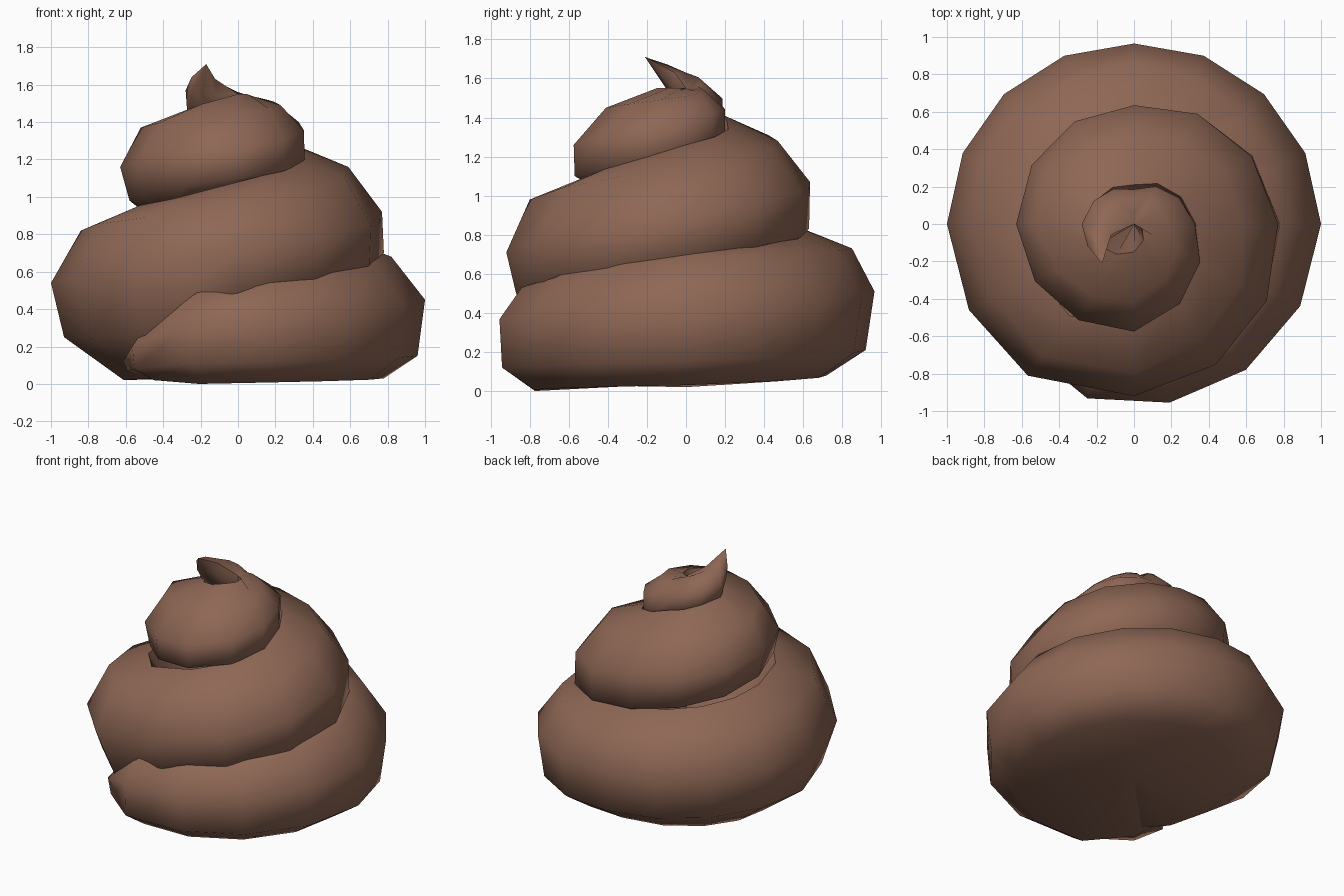
import bpy, bmesh
from math import sin, cos, radians

if "Cube" in bpy.data.objects:
    bpy.data.objects.remove(bpy.data.objects["Cube"])

# Angle around the spiral -> (radius, height) of bottom corner, lower side, widest point, shoulder
KEYS = [
    (-145, (.60, .04), (.72, .07), (.75, .12), (.70, .15)),
    (-130, (.70, .02), (.86, .08), (.88, .20), (.80, .28)),
    (-105, (.80, .00), (.96, .11), (.965, .34), (.87, .48)),
    (0, (.78, .03), (.96, .15), (1.0, .45), (.82, .68)),
    (90, (.72, .08), (.92, .21), (.965, .51), (.85, .73)),
    (180, (.61, .02), (.93, .25), (1.0, .54), (.84, .82)),
    (235, (.62, .03), (.86, .26), (.99, .59), (.86, .89)),
    (270, (.78, .40), (.87, .50), (.92, .71), (.80, .98)),
    (360, (.60, .60), (.78, .70), (.77, .92), (.59, 1.16)),
    (450, (.45, .78), (.63, .83), (.635, 1.07), (.47, 1.28)),
    (540, (.40, .90), (.58, .98), (.63, 1.16), (.52, 1.37)),
    (630, (.40, 1.05), (.57, 1.10), (.575, 1.26), (.41, 1.45)),
    (720, (.20, 1.15), (.33, 1.22), (.325, 1.40), (.19, 1.51)),
    (810, (.10, 1.30), (.18, 1.35), (.185, 1.46), (.06, 1.56)),
    (900, (.15, 1.38), (.27, 1.43), (.28, 1.57), (.16, 1.63)),
]


def section(key):
    """Close a section with an inner top point and a point on the axis."""
    t, *pts = key
    r, z = pts[-1]
    rise = .1 - .18 * max(0, (t - 630) / 270)
    axis_z = .04 if t <= 235 else pts[0][1]
    return t, [(0, axis_z)] + pts + [(max(0, r - .26), z + rise)]


sections = [section(k) for k in KEYS]
sections.append((951, [(.27, 1.71)] * 6))  # pointed tip

# Subdivide between the key sections
rings = [sections[0]]
for (t0, a), (t1, b) in zip(sections, sections[1:]):
    n = max(1, round((t1 - t0) / (24 if t1 <= 270 else 29)))
    for i in range(1, n + 1):
        f = i / n
        rings.append((t0 + (t1 - t0) * f,
                      [(p[0] + (q[0] - p[0]) * f, p[1] + (q[1] - p[1]) * f)
                       for p, q in zip(a, b)]))

# Sweep the sections into one rising coil
bm = bmesh.new()
loops = []
for t, pts in rings:
    c, s = cos(radians(t)), sin(radians(t))
    loops.append([bm.verts.new((r * c, r * s, z)) for r, z in pts])
for a, b in zip(loops, loops[1:]):
    for i in range(6):
        j = (i + 1) % 6
        bm.faces.new((a[i], b[i], b[j], a[j]))
bm.faces.new(loops[0])
bmesh.ops.remove_doubles(bm, verts=loops[-1], dist=1e-5)
bmesh.ops.recalc_face_normals(bm, faces=bm.faces)
for f in bm.faces:
    f.smooth = True
mesh = bpy.data.meshes.new("swirl_pile")
bm.to_mesh(mesh)
bm.free()
pile = bpy.data.objects.new("swirl_pile", mesh)
bpy.context.collection.objects.link(pile)

# Brown colour
mat = bpy.data.materials.new("brown")
mat.diffuse_color = (.27, .135, .09, 1)
mat.use_nodes = True
mat.node_tree.nodes["Principled BSDF"].inputs["Base Color"].default_value = mat.diffuse_color
mesh.materials.append(mat)

bpy.context.view_layer.objects.active = pile
pile.select_set(True)
bpy.ops.object.shade_smooth_by_angle(angle=radians(75))
